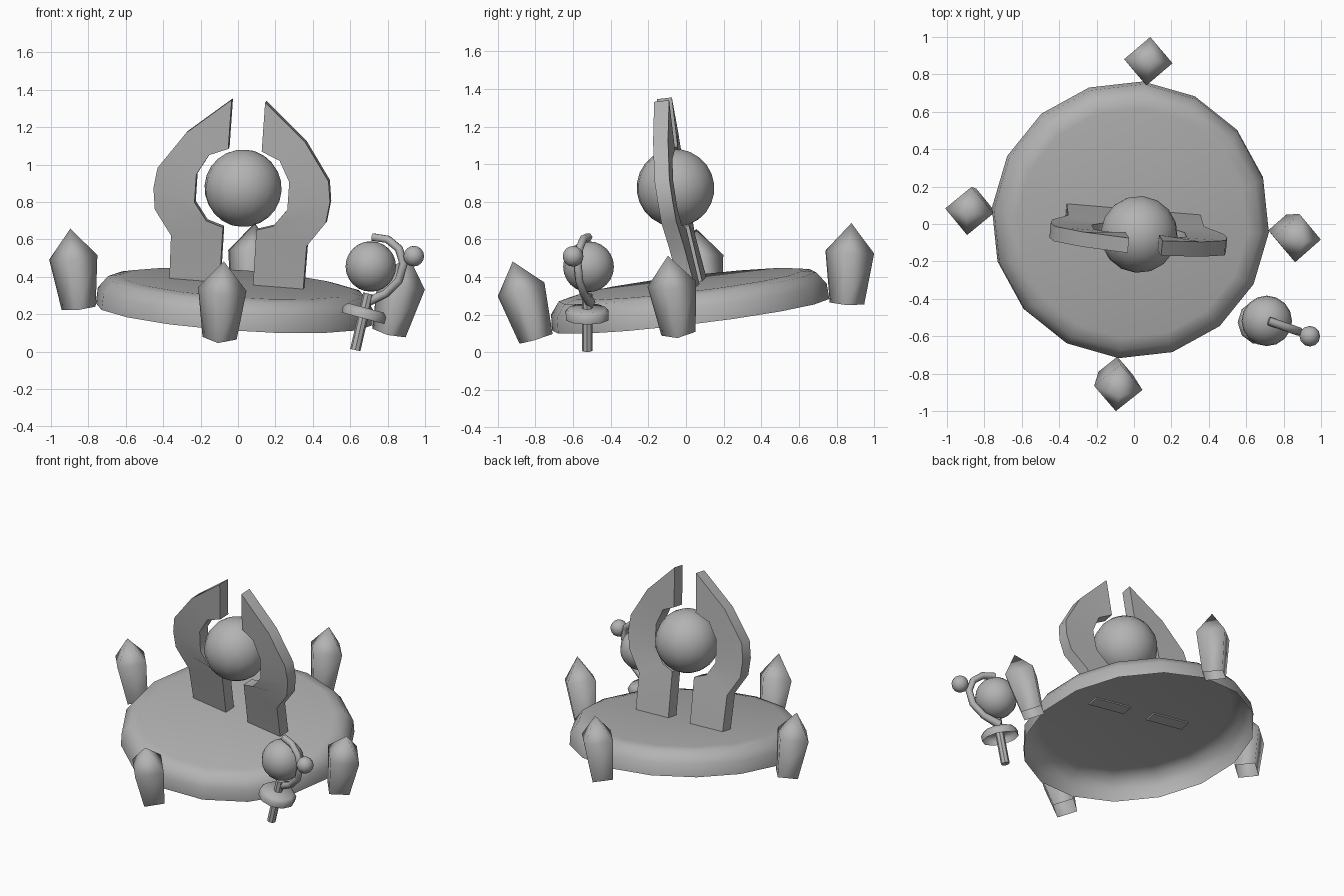
import bpy, bmesh, math
from mathutils import Matrix, Vector

cube = bpy.data.objects.get("Cube")
if cube:
    bpy.data.objects.remove(cube, do_unlink=True)

GREY = (0.45, 0.45, 0.45, 1)
mat = bpy.data.materials.new("stone grey")
mat.use_nodes = True
mat.diffuse_color = GREY
mat.node_tree.nodes["Principled BSDF"].inputs["Base Color"].default_value = GREY


def frame(origin, up, yaw=0):
    """Matrix standing at origin with z along up, then turned about it."""
    tilt = Vector((0, 0, 1)).rotation_difference(Vector(up)).to_matrix().to_4x4()
    return Matrix.Translation(origin) @ tilt @ Matrix.Rotation(math.radians(yaw), 4, 'Z')


def finish(name, bm, matrix, angle=60, recalc=True):
    if recalc:
        bmesh.ops.recalc_face_normals(bm, faces=bm.faces)
    mesh = bpy.data.meshes.new(name)
    bm.to_mesh(mesh)
    bm.free()
    mesh.materials.append(mat)
    ob = bpy.data.objects.new(name, mesh)
    bpy.context.collection.objects.link(ob)
    ob.matrix_world = matrix
    bpy.ops.object.select_all(action='DESELECT')
    ob.select_set(True)
    bpy.context.view_layer.objects.active = ob
    bpy.ops.object.shade_smooth_by_angle(angle=math.radians(angle))
    return ob


def lathe(name, profile, sides, matrix, angle=60, cap_top=True, cap_bottom=False):
    """Turned shape from (radius, height) pairs; radius 0 ends in a point."""
    bm = bmesh.new()
    rings = []
    for r, z in profile:
        turns = [2 * math.pi * i / sides for i in range(sides)] if r else [0]
        rings.append([bm.verts.new((r * math.cos(a), r * math.sin(a), z)) for a in turns])
    for lo, hi in zip(rings, rings[1:]):
        for i in range(sides):
            j = (i + 1) % sides
            top = [hi[j], hi[i]] if len(hi) > 1 else [hi[0]]
            bm.faces.new([lo[i], lo[j]] + top)
    if cap_top and len(rings[-1]) > 1:
        bm.faces.new(rings[-1])
    if cap_bottom:
        bm.faces.new(rings[0][::-1])
    return finish(name, bm, matrix, angle, recalc=False)


def ball(name, centre, radius, matrix=Matrix(), u=16, v=12):
    bm = bmesh.new()
    bmesh.ops.create_uvsphere(bm, u_segments=u, v_segments=v, radius=radius)
    return finish(name, bm, matrix @ Matrix.Translation(centre))


# Tilted platform, open underneath
altar = frame((-0.02, 0.025, 0.20), (0.07, -0.12, 1), -5)
lathe("platform", [(0.745, 0), (0.74, 0.085), (0.69, 0.15), (0.62, 0.165)], 16, altar)

# Four pointed stones leaning outwards around the rim
for i, side in enumerate(("left", "back", "right", "front")):
    place = (altar @ Matrix.Rotation(i * math.pi / 2, 4, 'Z')
             @ Matrix.Translation((0.835, 0, -0.035))
             @ Matrix.Rotation(math.radians(10), 4, 'Y'))
    lathe(side + "_pointed_stone", [(0.092, 0), (0.13, 0.275), (0, 0.43)], 4, place, 120)

# Pair of curved claws: outer x, z, inner x, z, forward bend
stations = [
    (0.36, 0.155, 0.09, 0.155, 0.035),
    (0.365, 0.40, 0.09, 0.465, 0.0),
    (0.46, 0.535, 0.18, 0.495, -0.015),
    (0.475, 0.65, 0.25, 0.59, -0.02),
    (0.46, 0.76, 0.25, 0.74, -0.025),
    (0.32, 0.96, 0.19, 0.85, -0.02),
    (0.09, 1.155, 0.09, 0.89, -0.01),
]
bm = bmesh.new()
loops = []
for ox, oz, ix, iz, y in stations:
    half = 0.04
    loops.append([bm.verts.new(p) for p in (
        (ox, y - half, oz), (ox, y + half, oz), (ix, y + half, iz), (ix, y - half, iz))])
for lo, hi in zip(loops, loops[1:]):
    for i in range(4):
        j = (i + 1) % 4
        bm.faces.new((lo[i], lo[j], hi[j], hi[i]))
bm.faces.new(loops[0])
bm.faces.new(loops[-1])
claws = finish("claws", bm, altar, 50)
claws.modifiers.new("mirror", 'MIRROR').use_axis = (True, False, False)

# Orb held between the claws
ball("large_orb", (0, 0, 0.68), 0.207, altar)

# Wand standing beside the platform: handle, guard and orb
wand = frame((0.627, -0.525, 0.008), (0.23, 0, 1))
lathe("wand_handle", [(0.028, 0), (0.028, 0.31)], 8, wand, 40, cap_bottom=True)
guard = frame((0.668, -0.525, 0.178), (0.27, 0, 1))
lathe("wand_guard", [(0.118, 0), (0.12, 0.035), (0.10, 0.058)], 10, guard)
ball("wand_orb", (0.71, -0.518, 0.455), 0.135)

# Hook sweeping round the wand orb
curve = bpy.data.curves.new("wand_hook", 'CURVE')
curve.dimensions = '3D'
curve.bevel_depth = 0.023
curve.bevel_resolution = 1
curve.use_fill_caps = True
path = [(0.69, 0.265), (0.79, 0.31), (0.86, 0.38), (0.885, 0.47),
        (0.86, 0.55), (0.80, 0.60), (0.72, 0.612)]
spline = curve.splines.new('POLY')
spline.points.add(len(path) - 1)
for point, (x, z) in zip(spline.points, path):
    point.co = (x, -0.515 - 0.35 * (x - 0.71), z, 1)
    point.radius = 1.0 if z > 0.3 else 1.25
spline.use_smooth = True
curve.materials.append(mat)
hook = bpy.data.objects.new("wand_hook", curve)
bpy.context.collection.objects.link(hook)

# Small bead on the outside of the hook
ball("wand_bead", (0.94, -0.60, 0.51), 0.055, u=12, v=8)
